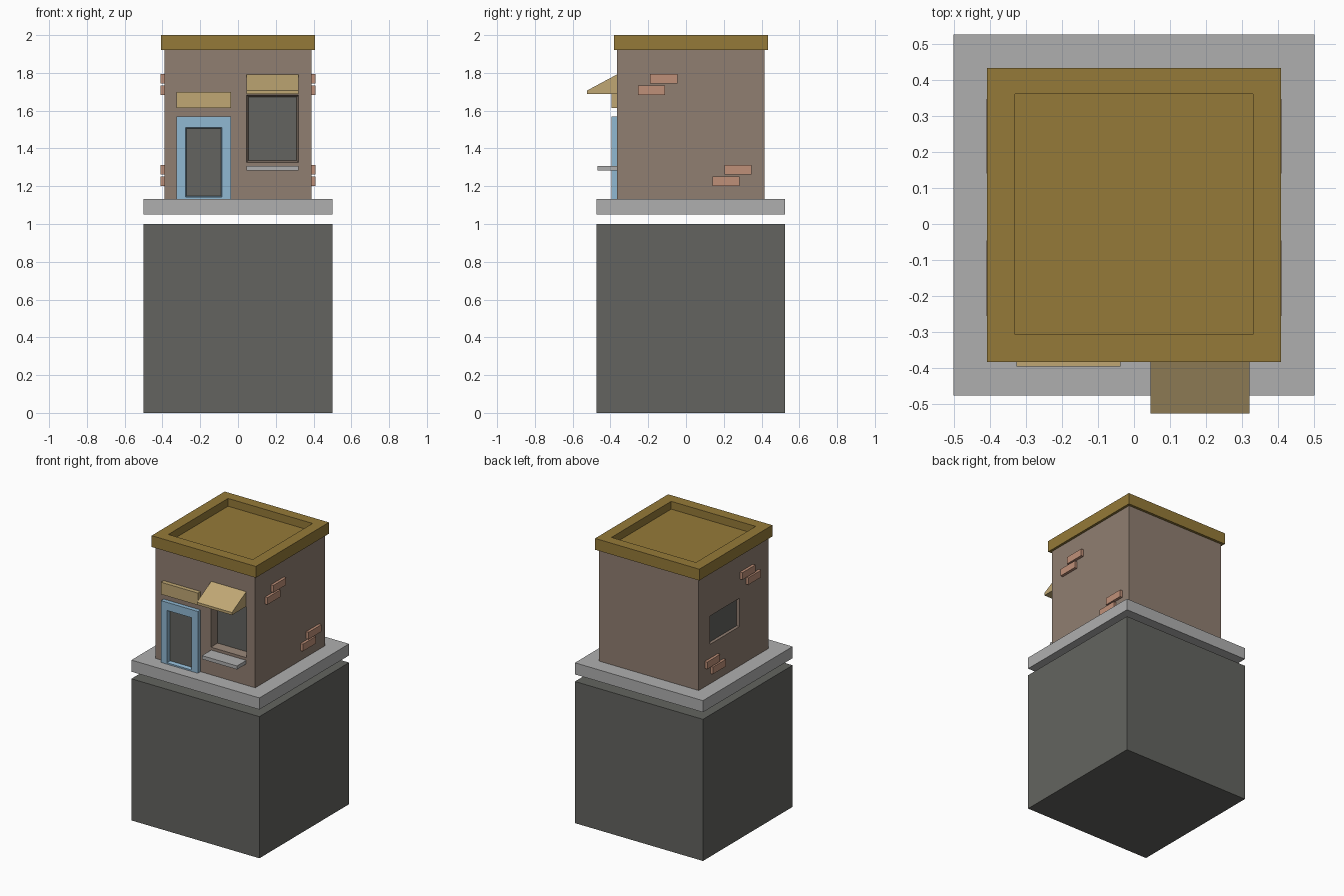
import bpy, bmesh

if "Cube" in bpy.data.objects:
    bpy.data.objects.remove(bpy.data.objects["Cube"])


def material(name, rgb):
    m = bpy.data.materials.new(name)
    m.diffuse_color = (*rgb, 1)
    m.use_nodes = True
    m.node_tree.nodes["Principled BSDF"].inputs["Base Color"].default_value = m.diffuse_color
    return m


DARK = material("dark_grey", (0.125, 0.127, 0.115))
STONE = material("pale_stone", (0.43, 0.43, 0.43))
WALL = material("brown_plaster", (0.28, 0.21, 0.165))
BRICK = material("brick", (0.52, 0.28, 0.19))
OCHRE = material("ochre", (0.30, 0.195, 0.04))
TAN = material("tan", (0.53, 0.39, 0.175))
BLUE = material("blue_paint", (0.28, 0.48, 0.65))


def mesh_object(name, verts, faces, mat=None):
    bm = bmesh.new()
    vs = [bm.verts.new(v) for v in verts]
    for f in faces:
        bm.faces.new([vs[i] for i in f])
    bmesh.ops.recalc_face_normals(bm, faces=bm.faces)
    me = bpy.data.meshes.new(name)
    bm.to_mesh(me)
    bm.free()
    ob = bpy.data.objects.new(name, me)
    bpy.context.collection.objects.link(ob)
    if mat:
        me.materials.append(mat)
    return ob


def prism(name, a, b, mat=None):
    """Solid between two matching loops of points."""
    n = len(a)
    faces = [tuple(range(n)), tuple(range(n, 2 * n))]
    faces += [(i, (i + 1) % n, n + (i + 1) % n, n + i) for i in range(n)]
    return mesh_object(name, list(a) + list(b), faces, mat)


def box(name, x, y, z, mat=None):
    loops = [[(x[0], y[0], h), (x[1], y[0], h), (x[1], y[1], h), (x[0], y[1], h)] for h in z]
    return prism(name, *loops, mat)


def rect_y(x, z, y, inset=0):
    x0, x1, z0, z1 = x[0] + inset, x[1] - inset, z[0] + inset, z[1] - inset
    return [(x0, y, z0), (x1, y, z0), (x1, y, z1), (x0, y, z1)]


def cut(ob, cutter):
    mod = ob.modifiers.new("opening", 'BOOLEAN')
    mod.operation = 'DIFFERENCE'
    mod.solver = 'EXACT'
    mod.object = cutter
    bpy.context.view_layer.objects.active = ob
    bpy.ops.object.modifier_apply(modifier=mod.name)
    bpy.data.objects.remove(cutter, do_unlink=True)


FRONT = -0.365

# Plinth and pavement slab, with a gap between them
box("plinth", (-0.5, 0.5), (-0.475, 0.525), (0, 1), DARK)
box("pavement_slab", (-0.5, 0.5), (-0.475, 0.525), (1.05, 1.132), STONE)

# Building walls with recessed front and left windows
walls = box("walls", (-0.39, 0.39), (FRONT, 0.415), (1.132, 1.92), WALL)
wx, wz = (0.046, 0.32), (1.327, 1.682)
cut(walls, prism("front_cutter", rect_y(wx, wz, FRONT - 0.01, -0.002),
                 rect_y(wx, wz, FRONT + 0.06, 0.01)))
cut(walls, box("side_cutter", (-0.42, -0.365), (-0.04, 0.29), (1.41, 1.61)))
box("front_window_glass", (wx[0] + 0.01, wx[1] - 0.01), (FRONT + 0.057, FRONT + 0.07),
    (wz[0] + 0.01, wz[1] - 0.01), DARK)
box("side_window_glass", (-0.368, -0.355), (-0.04, 0.29), (1.41, 1.61), DARK)

# Roof tray with raised rim
roof = box("roof", (-0.407, 0.407), (-0.382, 0.433), (1.92, 2.0), OCHRE)
cut(roof, box("roof_cutter", (-0.33, 0.33), (-0.306, 0.36), (1.945, 2.05)))

# Door frame and door panel
frame = box("door_frame", (-0.325, -0.037), (-0.395, FRONT), (1.132, 1.568), BLUE)
dx, dz = (-0.278, -0.085), (1.141, 1.512)
cut(frame, prism("door_cutter", rect_y(dx, dz, -0.41, -0.002), rect_y(dx, dz, -0.35, 0.01)))
box("door_panel", (-0.274, -0.089), (-0.369, -0.36), (1.145, 1.508), DARK)

# Blank sign board, window sill and sloping awning
box("sign_board", (-0.325, -0.037), (-0.395, FRONT), (1.613, 1.698), TAN)
box("window_sill", wx, (-0.468, FRONT), (1.282, 1.307), STONE)
profile = [(FRONT, 1.792), (-0.525, 1.706), (-0.525, 1.688), (FRONT, 1.688)]
prism("awning", [(wx[0], *p) for p in profile], [(wx[1], *p) for p in profile], TAN)

# Exposed bricks mirrored on both side walls
bricks = [(-0.19, 1.743), (-0.255, 1.682), (0.203, 1.262), (0.14, 1.202)]
for side, sx in (("left", -1), ("right", 1)):
    for i, (y, z) in enumerate(bricks):
        box(f"{side}_brick_{i + 1}", sorted((sx * 0.385, sx * 0.409)),
            (y, y + 0.144), (z, z + 0.05), BRICK)
